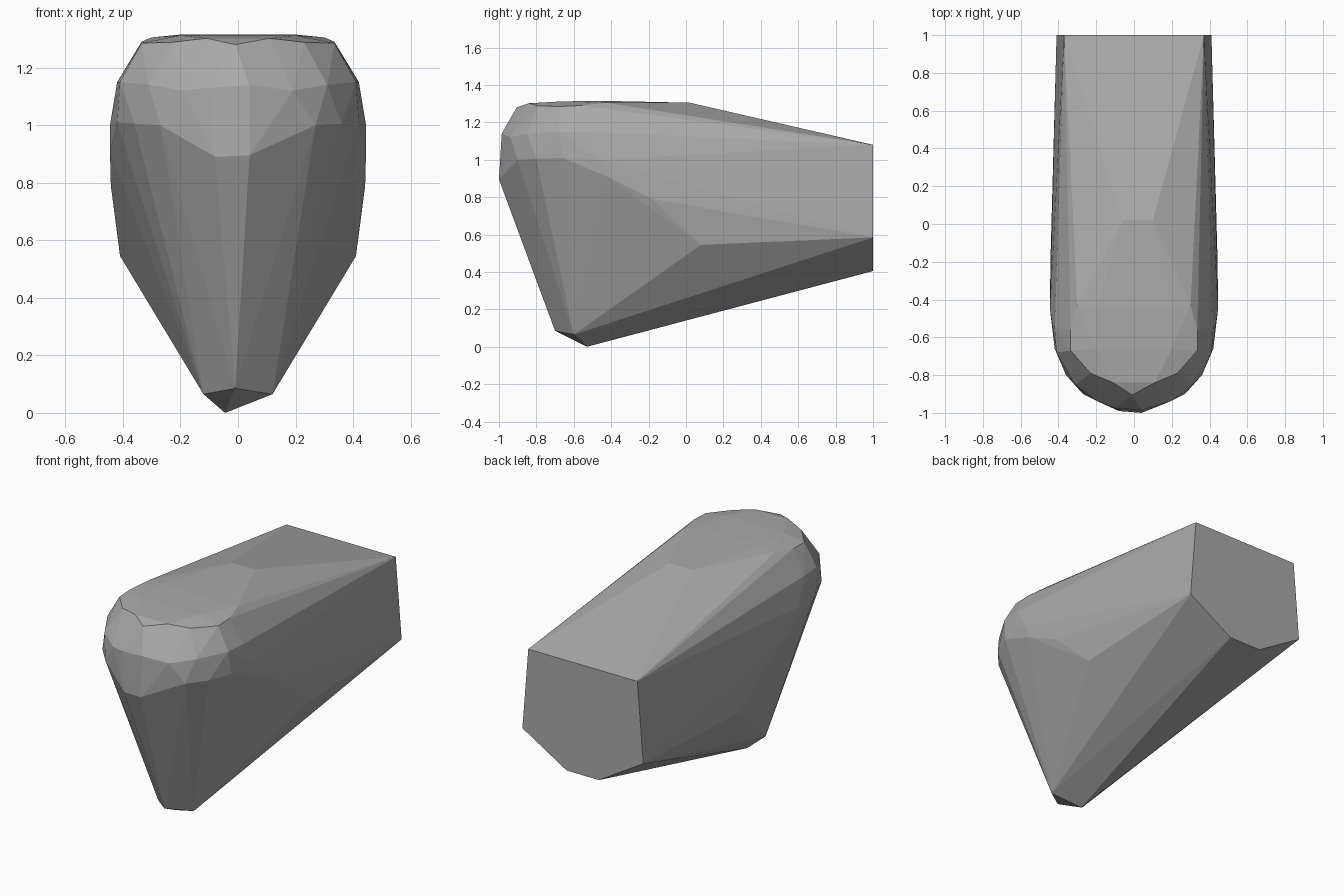
import bpy
import bmesh

cube = bpy.data.objects.get("Cube")
if cube:
    bpy.data.objects.remove(cube, do_unlink=True)

grey = bpy.data.materials.new("stone grey")
grey.use_nodes = True
COLOR = (0.4, 0.4, 0.4, 1)
grey.diffuse_color = COLOR
grey.node_tree.nodes["Principled BSDF"].inputs["Base Color"].default_value = COLOR


def mirrored(points):
    """Return the points together with their copies across x = 0."""
    return points + [(-x, y, z) for x, y, z in points]


# Flat rear end
rear = mirrored([(0.37, 1, 1.08), (0.41, 1, 0.585), (0.11, 1, 0.405)])
# Pointed foot
foot = mirrored([(0.12, -0.6, 0.065)]) + [(-0.045, -0.53, 0), (-0.01, -0.7, 0.085)]
# Bulging flanks
flanks = mirrored([(0.41, 0.08, 0.545), (0.442, -0.18, 0.79),
                   (0.445, -0.42, 0.91), (0.445, -0.45, 1.0)])
# Lower rim of the rounded nose
nose_low = mirrored([(0.42, -0.66, 1.01), (0.36, -0.8, 1.005), (0.27, -0.9, 1.0)])
nose_low += [(0.04, -1, 0.895), (-0.08, -0.99, 0.89)]
# Middle of the nose
nose_mid = mirrored([(0.42, -0.55, 1.15), (0.41, -0.68, 1.15), (0.31, -0.85, 1.14),
                     (0.19, -0.94, 1.12)])
nose_mid += [(0.04, -0.985, 1.14), (-0.1, -0.975, 1.13)]
# Upper rim of the nose
nose_top = mirrored([(0.335, -0.56, 1.29), (0.335, -0.67, 1.285), (0.23, -0.79, 1.288),
                     (0.11, -0.84, 1.302)]) + [(-0.01, -0.905, 1.28)]
# Nearly flat crown
crown = mirrored([(0.3, -0.43, 1.305), (0.2, -0.66, 1.312), (0.2, -0.45, 1.315)])
crown += [(-0.06, 0.02, 1.305), (0.1, 0.02, 1.305)]

# Wrap the facets around the rings
bm = bmesh.new()
for point in rear + foot + flanks + nose_low + nose_mid + nose_top + crown:
    bm.verts.new(point)
hull = bmesh.ops.convex_hull(bm, input=bm.verts)
loose = set(hull["geom_interior"] + hull["geom_unused"])
bmesh.ops.delete(bm, geom=[g for g in loose if isinstance(g, bmesh.types.BMVert)],
                 context='VERTS')
bmesh.ops.dissolve_limit(bm, angle_limit=0.01, verts=bm.verts, edges=bm.edges)
bmesh.ops.recalc_face_normals(bm, faces=bm.faces)

mesh = bpy.data.meshes.new("faceted_body")
bm.to_mesh(mesh)
bm.free()
mesh.materials.append(grey)
body = bpy.data.objects.new("faceted_body", mesh)
bpy.context.collection.objects.link(body)
